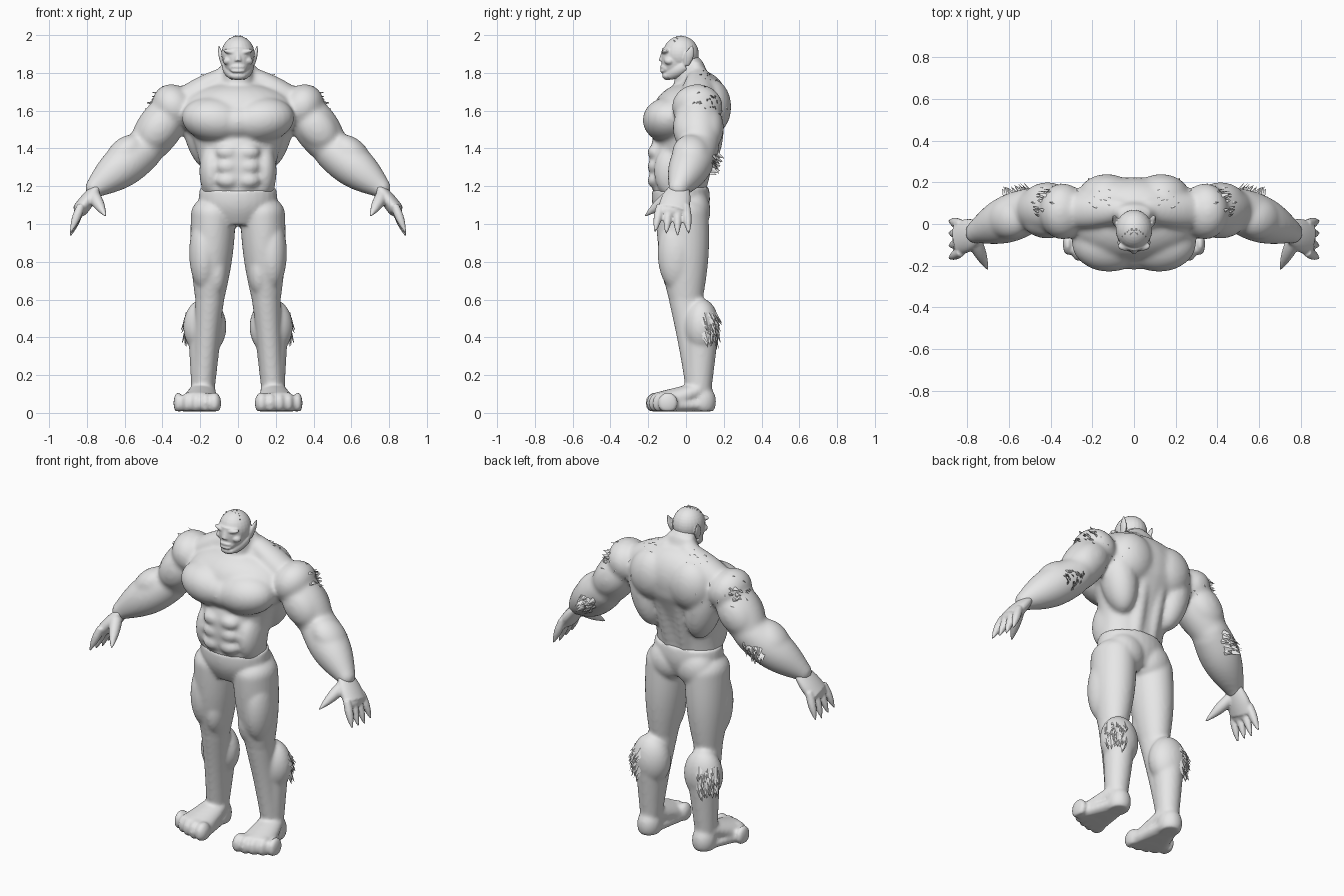
import bpy, bmesh, math, random
from mathutils import Vector, Matrix
from mathutils.bvhtree import BVHTree

if "Cube" in bpy.data.objects:
    bpy.data.objects.remove(bpy.data.objects["Cube"])
random.seed(4)

shade = .8
grey = bpy.data.materials.new("skin_grey")
grey.use_nodes = True
grey.diffuse_color = (shade, shade, shade, 1)
grey.node_tree.nodes["Principled BSDF"].inputs["Base Color"].default_value = grey.diffuse_color


def limb(bm, start, end, radii, bulge=0, flat=1, hint=(0, 1, 0), sides=28, steps=12):
    """Tapered limb that swells halfway; radii run along hint, flat scales the other axis."""
    start, end = Vector(start), Vector(end)
    along = (end - start).normalized()
    u = Vector(hint)
    u = (u - along * u.dot(along)).normalized()
    v = along.cross(u)
    loops = []
    for i in range(steps + 1):
        t = i / steps
        radius = radii[0] + (radii[1] - radii[0]) * t + bulge * math.sin(math.pi * t)
        centre = start.lerp(end, t)
        angles = [math.tau * k / sides for k in range(sides)]
        loops.append([bm.verts.new(centre + (u * math.cos(a) + v * flat * math.sin(a)) * radius)
                      for a in angles])
    for a, b in zip(loops, loops[1:]):
        for k in range(sides):
            bm.faces.new((a[k - 1], a[k], b[k], b[k - 1]))
    bm.faces.new(loops[0])
    bm.faces.new(loops[-1])


def blob(bm, place, size, lean=0):
    """Ellipsoid muscle, leaning about the y axis in degrees."""
    matrix = (Matrix.Translation(place) @ Matrix.Rotation(math.radians(lean), 4, "Y")
              @ Matrix.Diagonal((*size, 1)))
    bmesh.ops.create_uvsphere(bm, u_segments=24, v_segments=16, radius=1, matrix=matrix)


def finish(bm, name, voxel=0, smoothing=0):
    """Turn the left half into a mirrored object, fused and smoothed if a voxel size is given."""
    bmesh.ops.recalc_face_normals(bm, faces=bm.faces)
    mesh = bpy.data.meshes.new(name)
    bm.to_mesh(mesh)
    bm.free()
    mesh.materials.append(grey)
    ob = bpy.data.objects.new(name, mesh)
    bpy.context.scene.collection.objects.link(ob)
    ob.modifiers.new("mirror", "MIRROR").use_mirror_merge = False
    if voxel:
        fuse = ob.modifiers.new("fuse", "REMESH")
        fuse.mode = "VOXEL"
        fuse.voxel_size = voxel
        fuse.use_smooth_shade = True
        soften = ob.modifiers.new("soften", "SMOOTH")
        soften.iterations = smoothing
    return ob


# Joints of the left side
upright = Vector((0, 0, 1))
shoulder = Vector((.34, .06, 1.62))
elbow = Vector((.49, .07, 1.4))
wrist = Vector((.76, -.04, 1.19))
knuckles = Vector((.84, -.07, 1.07))
hip = Vector((.13, -.02, 1.05))
knee = Vector((.15, 0, .6))
ankle = Vector((.185, .07, .12))
calf = knee.lerp(ankle, .3) + Vector((.015, .06, 0))
upper_arm = shoulder.lerp(elbow, .5)
forearm = elbow.lerp(wrist, .4)

# Torso: waist, belly, rib cage, upper back, sloping shoulders and neck
bm = bmesh.new()
limb(bm, (0, -.04, 1.15), (0, .01, 1.55), radii=(.14, .2), bulge=-.02, flat=1.4)
blob(bm, (0, -.07, 1.32), size=(.17, .125, .25))
blob(bm, (0, .02, 1.58), size=(.32, .2, .17))
blob(bm, (0, .08, 1.63), size=(.27, .145, .18))
limb(bm, (0, .06, 1.67), (0, .05, 1.86), radii=(.13, .04), bulge=-.01, flat=2)
limb(bm, (0, .03, 1.7), (0, 0, 1.88), radii=(.09, .07))
# Chest, flank, back and collar muscles
blob(bm, (.12, -.09, 1.55), size=(.18, .14, .12), lean=-8)
blob(bm, (0, -.1, 1.54), size=(.15, .12, .1))
blob(bm, (.19, .09, 1.5), size=(.1, .11, .22), lean=12)
blob(bm, (.13, .13, 1.62), size=(.14, .11, .15))
limb(bm, (.05, .04, 1.15), (.06, .13, 1.55), radii=(.06, .07), flat=.8)
limb(bm, (.05, .07, 1.8), shoulder, radii=(.05, .08), bulge=.02, flat=.8)
# Stomach muscles
for row in range(3):
    blob(bm, (.055, -.165, 1.23 + row * .075), size=(.06, .04, .04))
blob(bm, (.14, -.07, 1.28), size=(.065, .1, .14))
# Arms
blob(bm, shoulder, size=(.11, .135, .125), lean=35)
limb(bm, shoulder, elbow, radii=(.1, .1), bulge=.02)
for side in (-1, 1):
    blob(bm, upper_arm + Vector((0, side * .05, 0)), size=(.1, .085, .14), lean=-40)
limb(bm, elbow, wrist, radii=(.105, .055), bulge=.03)
blob(bm, elbow, size=(.1, .105, .1))
blob(bm, forearm + upright * .06, size=(.08, .1, .12), lean=-50)
blob(bm, wrist, size=(.05, .055, .055))
torso = finish(bm, "torso_and_arms", voxel=.011, smoothing=14)

# Hands: palm, four clawed fingers and a thumb
bm = bmesh.new()
limb(bm, forearm.lerp(wrist, .8), knuckles, radii=(.04, .08), bulge=.015, flat=.5)
blob(bm, knuckles, size=(.03, .08, .035))
for i in range(4):
    limb(bm, (.83, -.045 * i, 1.1), (.887, .015 - .06 * i, .935 + .01 * abs(i - 1)),
         radii=(.021, .004), bulge=.01, sides=14)
limb(bm, (.77, -.07, 1.16), (.7, -.22, 1.04), radii=(.035, .004), bulge=.01, sides=14)
finish(bm, "hands", voxel=.007, smoothing=4)

# Hips and legs
bm = bmesh.new()
limb(bm, (0, -.03, 1.19), (0, -.02, 1), radii=(.15, .11), bulge=.02, flat=1.35)
blob(bm, hip, size=(.12, .14, .1))
blob(bm, (.09, .03, 1.07), size=(.12, .1, .12))
blob(bm, (0, .03, 1.1), size=(.1, .09, .08))
limb(bm, hip, knee, radii=(.14, .09), bulge=.015, flat=.85)
blob(bm, hip.lerp(knee, .45) + Vector((.04, -.04, 0)), size=(.08, .1, .2))
blob(bm, hip.lerp(knee, .65) - Vector((.03, .04, 0)), size=(.06, .08, .14))
blob(bm, knee + upright * .02, size=(.075, .09, .09))
limb(bm, knee, ankle, radii=(.09, .07), bulge=-.005, flat=.85)
blob(bm, calf, size=(.115, .095, .15))
limb(bm, calf, ankle, radii=(.095, .065), flat=.95)
# Feet: heel, sole, instep and five toes
blob(bm, (.185, .085, .06), size=(.068, .075, .09))
limb(bm, (.185, .09, .04), (.21, -.13, .04), radii=(.062, .115), flat=.5, hint=(1, 0, 0))
limb(bm, ankle, (.21, -.14, .04), radii=(.068, .11), flat=.65, hint=(1, 0, 0))
for i in range(5):
    width = .037 - .003 * i
    blob(bm, (.125 + .048 * i, .004 * i * i - .16, .052), size=(width, .055, .058))
for v in bm.verts:
    v.co.z = max(v.co.z, .008)
legs = finish(bm, "legs_and_feet", voxel=.0095, smoothing=10)

# Head: skull, face, brow, eyes, nose, cheeks, mouth, chin, jaw and pointed ears
bm = bmesh.new()
blob(bm, (0, -.027, 1.9), size=(.088, .095, .096))
limb(bm, (0, -.04, 1.92), (0, -.06, 1.77), radii=(.087, .045), bulge=.015, flat=.9)
blob(bm, (.034, -.106, 1.91), size=(.045, .023, .014), lean=-12)
blob(bm, (.03, -.114, 1.887), size=(.014, .009, .009))
limb(bm, (0, -.115, 1.91), (0, -.126, 1.86), radii=(.015, .02))
blob(bm, (.05, -.088, 1.865), size=(.03, .028, .022), lean=15)
blob(bm, (0, -.1, 1.825), size=(.048, .035, .032))
for lip in (1.81, 1.833):
    blob(bm, (0, -.12, lip), size=(.038, .018, .01))
blob(bm, (0, -.096, 1.785), size=(.045, .03, .024))
limb(bm, (.055, 0, 1.84), (.022, -.09, 1.785), radii=(.032, .026), bulge=.008)
limb(bm, (.08, 0, 1.84), (.103, .035, 1.948), radii=(.015, .003), bulge=.015, flat=.5)
head = finish(bm, "head", voxel=.0048, smoothing=5)

# Fur: flat spikes rooted on the skin, swept along a direction
bpy.context.view_layer.update()
graph = bpy.context.evaluated_depsgraph_get()


def fur(bm, body, centre, spread, sweep, count, length):
    tree = BVHTree.FromObject(body, graph)
    for spike in range(count):
        guess = Vector(centre) + Vector([random.uniform(-spread, spread) for axis in "xyz"])
        root, normal, face, distance = tree.find_nearest(guess)
        along = Vector(sweep).normalized()
        along -= normal * along.dot(normal) * .7
        along = (along + normal * random.uniform(.1, .4)).normalized()
        side = along.cross(normal).normalized()
        reach = length * random.uniform(.6, 1)
        root = root - normal * .006 - along * reach * .2
        corners = (side * .35, normal * .15, side * -.35, normal * -.15)
        base = [bm.verts.new(root + corner * reach) for corner in corners]
        tip = bm.verts.new(root + along * reach * 1.1)
        bm.faces.new(base)
        for k in range(4):
            bm.faces.new((base[k - 1], base[k], tip))


down = Vector((.3, .3, -1))
outward = Vector((.6, .2, .1))
bm = bmesh.new()
fur(bm, torso, shoulder + Vector((.1, .06, .02)), spread=.07, sweep=outward, count=20, length=.05)
fur(bm, torso, shoulder + Vector((0, .15, 0)), spread=.09, sweep=down, count=10, length=.04)
fur(bm, torso, (.15, .12, 1.8), spread=.05, sweep=outward, count=10, length=.035)
fur(bm, torso, forearm + Vector((-.04, .15, 0)), spread=.06, sweep=(.4, .8, -.4), count=26, length=.07)
finish(bm, "body_fur")

bm = bmesh.new()
fur(bm, legs, calf + Vector((.09, .08, 0)), spread=.07, sweep=down, count=45, length=.08)
finish(bm, "calf_fur")

bm = bmesh.new()
fur(bm, head, (.02, -.03, 2), spread=.04, sweep=(.2, -.4, .5), count=12, length=.025)
finish(bm, "head_hair")
